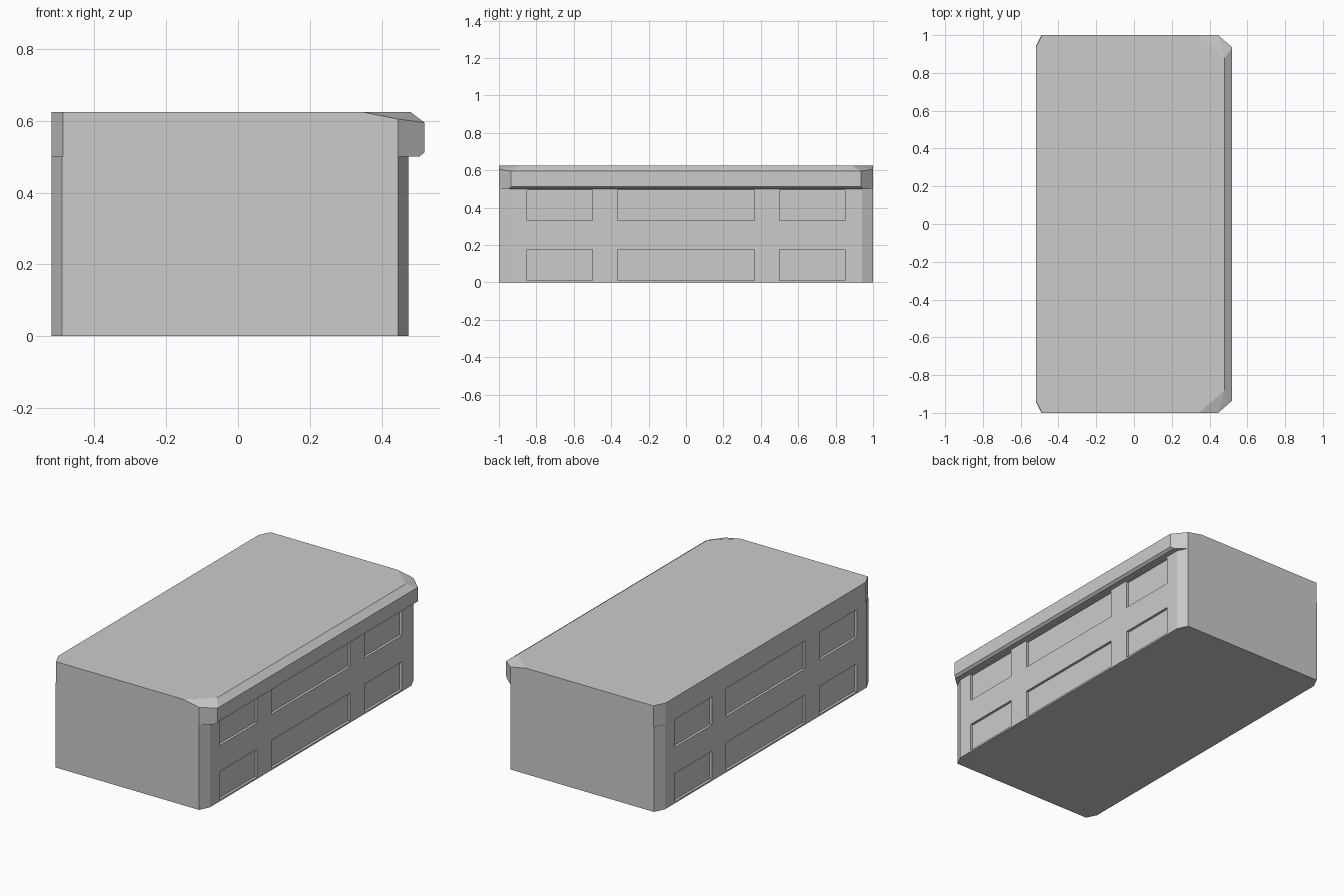
import bpy, bmesh, math

if "Cube" in bpy.data.objects:
    bpy.data.objects.remove(bpy.data.objects["Cube"])


def make_object(name, bm):
    mesh = bpy.data.meshes.new(name)
    bm.to_mesh(mesh)
    bm.free()
    obj = bpy.data.objects.new(name, mesh)
    bpy.context.collection.objects.link(obj)
    return obj


def hull(name, points):
    """Convex solid from half its corners, mirrored across y."""
    bm = bmesh.new()
    for x, y, z in points:
        for s in (1, -1):
            bm.verts.new((x, s * y, z))
    bmesh.ops.convex_hull(bm, input=bm.verts[:])
    bmesh.ops.dissolve_limit(bm, angle_limit=math.radians(0.5),
                             verts=bm.verts[:], edges=bm.edges[:])
    bmesh.ops.recalc_face_normals(bm, faces=bm.faces[:])
    return make_object(name, bm)


# Body with chamfered vertical corners
LEFT, RIGHT, WALL = -0.52, 0.475, 0.5
profile = [(LEFT, 0.94), (LEFT + 0.03, 1), (RIGHT - 0.03, 1), (RIGHT, 0.94)]
body = hull("body", [(x, y, z) for x, y in profile for z in (0, WALL)])

# Recessed panels on both long sides, two rows of three
DEPTH = 0.015
bm = bmesh.new()
for x in (LEFT, RIGHT):
    for y, width in ((-0.675, 0.35), (0, 0.735), (0.675, 0.35)):
        for z in (0.0925, 0.4125):
            box = bmesh.ops.create_cube(bm, size=1)["verts"]
            bmesh.ops.scale(bm, verts=box, vec=(2 * DEPTH, width, 0.165))
            bmesh.ops.translate(bm, verts=box, vec=(x, y, z))
cutter = make_object("panel_cutter", bm)
cutter.hide_render = True
mod = body.modifiers.new("panels", "BOOLEAN")
mod.operation = "DIFFERENCE"
mod.solver = "EXACT"
mod.object = cutter
bpy.context.view_layer.objects.active = body
bpy.ops.object.modifier_apply(modifier=mod.name)
bpy.data.objects.remove(cutter)

# Top slab, overhanging and bevelled along the right side
slab_corners = [(x, y, z) for x, y in ((LEFT, 0.935), (-0.487, 1))
                for z in (WALL, 0.625)]
slab_corners += [
    (0.345, 1, 0.625), (0.48, 0.88, 0.625),    # upper edge
    (0.445, 1, 0.605), (0.52, 0.935, 0.595),   # bevel edge
    (0.52, 0.935, 0.512), (0.505, 0.948, WALL), (0.445, 1, WALL),  # lower lip
]
hull("top_slab", slab_corners)
